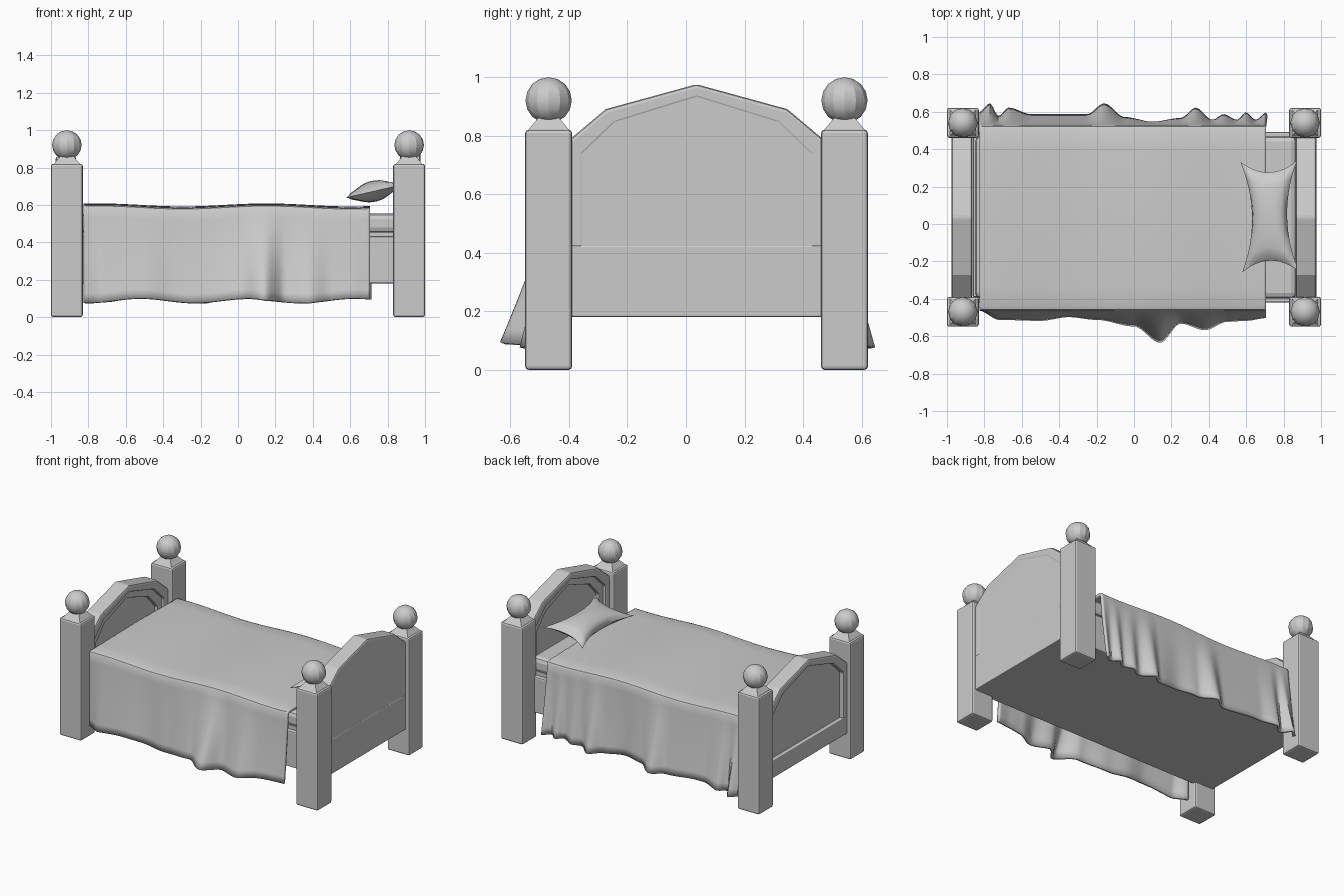
import bpy, bmesh, math
from mathutils import Matrix, Vector

if "Cube" in bpy.data.objects:
    bpy.data.objects.remove(bpy.data.objects["Cube"])

CY = 0.036  # the frame's centre line in y


def make(name, bm, smooth=None, bevel=0.0, recalc=True):
    if recalc:
        bmesh.ops.recalc_face_normals(bm, faces=bm.faces[:])
    me = bpy.data.meshes.new(name)
    bm.to_mesh(me)
    bm.free()
    ob = bpy.data.objects.new(name, me)
    bpy.context.collection.objects.link(ob)
    if bevel:
        m = ob.modifiers.new("bevel", 'BEVEL')
        m.width, m.segments, m.limit_method = bevel, 2, 'ANGLE'
    if smooth:
        bpy.ops.object.select_all(action='DESELECT')
        ob.select_set(True)
        bpy.context.view_layer.objects.active = ob
        bpy.ops.object.shade_smooth_by_angle(angle=math.radians(smooth))
    return ob


def box(name, x0, x1, y0, y1, z0, z1, bevel=0.0):
    bm = bmesh.new()
    mat = Matrix.Translation(((x0 + x1) / 2, (y0 + y1) / 2, (z0 + z1) / 2)) @ \
        Matrix.Diagonal((x1 - x0, y1 - y0, z1 - z0, 1))
    bmesh.ops.create_cube(bm, size=1, matrix=mat)
    return make(name, bm, bevel=bevel)


def prism(name, pts, x0, x1, bevel=0.0):
    """Extrude a y-z outline along x."""
    bm = bmesh.new()
    f = bm.faces.new([bm.verts.new((x0, y, z)) for y, z in pts])
    ext = bmesh.ops.extrude_face_region(bm, geom=[f])
    bmesh.ops.translate(bm, vec=(x1 - x0, 0, 0),
                        verts=[v for v in ext['geom'] if isinstance(v, bmesh.types.BMVert)])
    return make(name, bm, bevel=bevel)


def ease(table, x):
    """Smooth interpolation through (x, value) points."""
    for (a, va), (b, vb) in zip(table, table[1:]):
        if x <= b:
            t = max(0, (x - a) / (b - a))
            t = t * t * (3 - 2 * t)
            return va + (vb - va) * t
    return table[-1][1]


# Four posts, each with a pyramid cap and a ball
for sx, end in ((-1, "foot"), (1, "head")):
    for sy, side in ((-1, "front"), (1, "back")):
        x, y = sx * 0.915, CY + sy * 0.505
        tag = f"{end}_{side}"
        box(f"post_{tag}", x - 0.085, x + 0.085, y - 0.08, y + 0.08, 0, 0.82, 0.012)
        bm = bmesh.new()
        bmesh.ops.create_cone(bm, cap_ends=True, segments=4, radius1=0.103, radius2=0.05,
                              depth=0.045,
                              matrix=Matrix.Translation((x, y, 0.838)) @ Matrix.Rotation(math.pi / 4, 4, 'Z'))
        make(f"cap_{tag}", bm)
        bm = bmesh.new()
        bmesh.ops.create_uvsphere(bm, u_segments=12, v_segments=8, radius=0.079,
                                  matrix=Matrix.Translation((x, y, 0.92)))
        make(f"ball_{tag}", bm, smooth=25)

# Headboard and lower footboard: panel, two stepped arch frames, bottom rail
def arch(drop, inset=0.0):
    pts = [(-0.435, 0.785), (-0.31, 0.89), (0, 0.975), (0.31, 0.89), (0.435, 0.785)]
    k = 1 - inset / 0.435
    return [(CY + y * k, z - drop - inset) for y, z in pts]


def frame(drop, a, b, foot):
    outer, inner = arch(drop, a), arch(drop, b)
    return ([(outer[0][0], foot)] + outer + [(outer[-1][0], foot)] +
            [(inner[-1][0], foot)] + inner[::-1] + [(inner[0][0], foot)])


for s, name, drop, rail in ((1, "headboard", 0.0, 0.425), (-1, "footboard", 0.115, 0.30)):
    a = arch(drop, 0.01)
    prism(f"{name}_panel", [(a[0][0], 0.19)] + a + [(a[-1][0], 0.19)],
          s * 0.91, s * (0.973 if s > 0 else 0.945))
    prism(f"{name}_arch", frame(drop, 0, 0.05, rail - 0.01), s * 0.865, s * 0.975, 0.012)
    prism(f"{name}_inner_arch", frame(drop, 0.045, 0.095, rail - 0.01), s * 0.885, s * 0.94, 0.008)
    box(f"{name}_rail", *sorted((s * 0.85, s * 0.975)), CY - 0.435, CY + 0.435, 0.18, rail, 0.006)

# Bed base, its ledge and the mattress
box("bed_base", -0.87, 0.87, CY - 0.455, CY + 0.455, 0.18, 0.43, 0.008)
box("base_ledge", -0.86, 0.86, CY - 0.425, CY + 0.425, 0.42, 0.455, 0.005)
box("mattress", -0.85, 0.87, CY - 0.435, CY + 0.435, 0.45, 0.555, 0.03)

# Blanket: outward flare of the hanging folds along each side
front = [(-0.83, 0.0), (-0.72, 0.05), (-0.5, 0.055), (-0.35, 0.035), (-0.2, 0.05), (0.0, 0.085),
         (0.14, 0.172), (0.25, 0.07), (0.38, 0.105), (0.5, 0.06), (0.6, 0.055), (0.71, 0.04)]
back = [(-0.83, 0.07), (-0.77, 0.118), (-0.725, 0.05), (-0.67, 0.095), (-0.55, 0.06), (-0.25, 0.06),
        (-0.16, 0.118), (-0.05, 0.045), (0.1, 0.02), (0.25, 0.04), (0.33, 0.095), (0.42, 0.03),
        (0.48, 0.06), (0.55, 0.03), (0.6, 0.07), (0.65, 0.03), (0.71, 0.07)]
N, DROPS = 110, 10
bm = bmesh.new()
rows = []
for i in range(N + 1):
    x = -0.825 + 1.53 * i / N
    top = 0.592 + 0.008 * math.sin(x * 7 + 0.5)
    hem = 0.088 + 0.012 * math.sin(x * 11 + 1)
    sides = []
    for table, edge, s in ((front, -0.463, -1), (back, 0.527, 1)):
        flare, pts = ease(table, x), []
        for k in range(DROPS + 1):
            t = k / DROPS
            pts.append((edge + s * flare * t ** 1.2, (top - 0.02) * (1 - t) + hem * t))
        pts.insert(0, (edge - s * 0.007, top - 0.006))
        pts.insert(0, (edge - s * 0.024, top))
        sides.append(pts)
    mid = [(-0.463 + 0.99 * k / 8, top + 0.008 * math.sin(math.pi * k / 8)) for k in range(1, 8)]
    rows.append([bm.verts.new((x, y, z)) for y, z in sides[0][::-1] + mid + sides[1]])
for r0, r1 in zip(rows, rows[1:]):
    for j in range(len(r0) - 1):
        bm.faces.new((r0[j], r1[j], r1[j + 1], r0[j + 1]))
blanket = make("blanket", bm, smooth=40, recalc=False)
sol = blanket.modifiers.new("thickness", 'SOLIDIFY')
sol.thickness, sol.offset = 0.018, -1

# Pillow: pinched cushion with pointed corners, leaning on the headboard
G = 14
bm = bmesh.new()
bmesh.ops.create_grid(bm, x_segments=G, y_segments=G, size=1)
ext = bmesh.ops.duplicate(bm, geom=bm.verts[:] + bm.edges[:] + bm.faces[:])
lower = {v for v in ext['geom'] if isinstance(v, bmesh.types.BMVert)}
for v in bm.verts:
    u, w = v.co.x, v.co.y
    puff = max(0, (1 - u * u) * (1 - w * w)) ** 0.45
    v.co = Vector((0.155 * u * (1 - 0.38 * (1 - w * w)),
                   0.295 * w * (1 - 0.2 * (1 - u * u)),
                   0.056 * puff * (-1 if v in lower else 1)))
bmesh.ops.remove_doubles(bm, verts=bm.verts[:], dist=0.0005)
bmesh.ops.transform(bm, verts=bm.verts[:],
                    matrix=Matrix.Translation((0.725, 0.04, 0.673)) @ Matrix.Rotation(math.radians(-13), 4, 'Y')
                    @ Matrix.Rotation(math.radians(1), 4, 'Z'))
make("pillow", bm, smooth=50)
